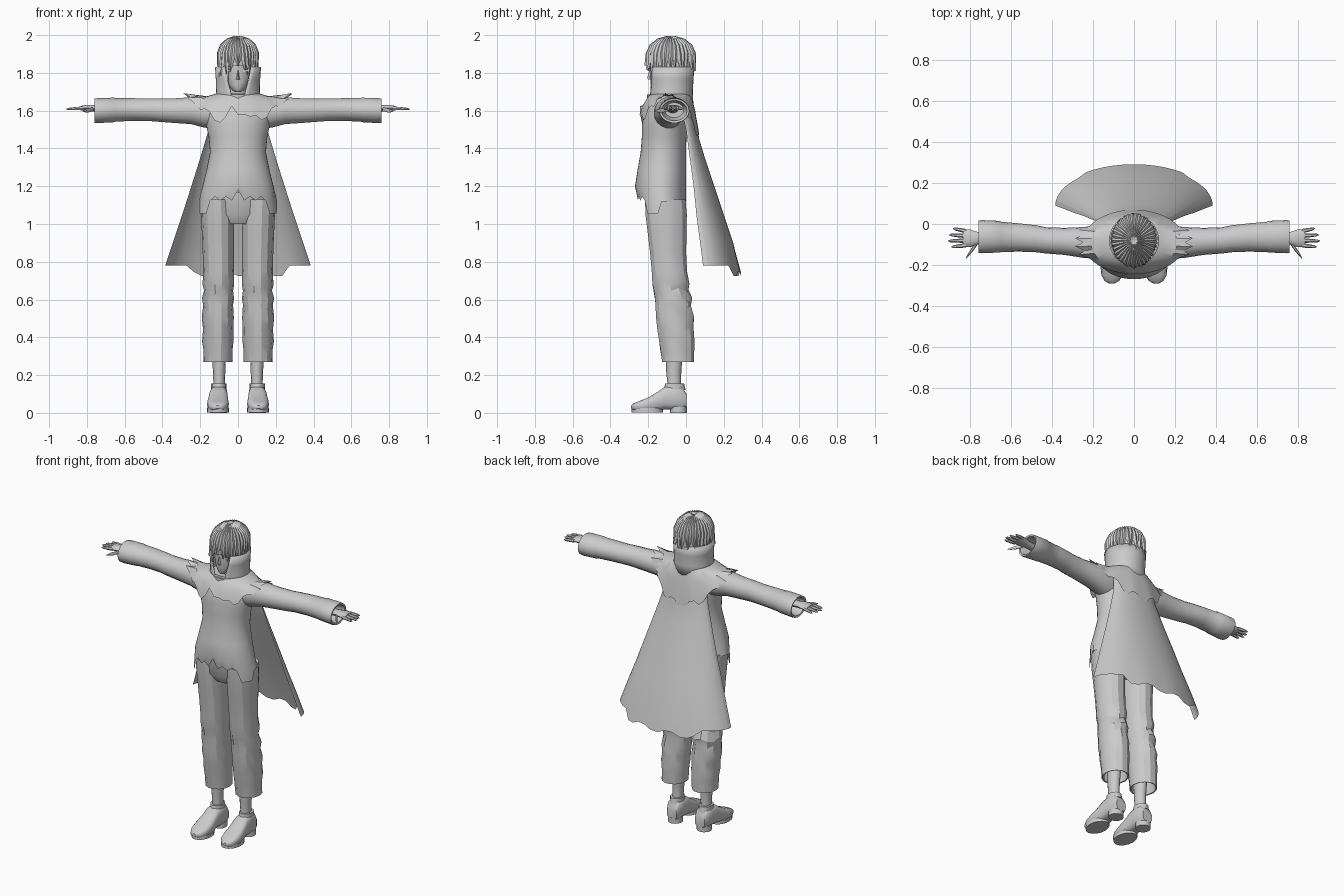
import bpy, bmesh, math, random
from mathutils import Vector as V

if "Cube" in bpy.data.objects:
    bpy.data.objects.remove(bpy.data.objects["Cube"])

random.seed(4)
grey = bpy.data.materials.new("plain grey")
grey.diffuse_color = (0.6, 0.6, 0.6, 1)
grey.use_nodes = True
grey.node_tree.nodes["Principled BSDF"].inputs["Base Color"].default_value = grey.diffuse_color


def finish(name, verts, faces, angle=40, thick=0):
    me = bpy.data.meshes.new(name)
    me.from_pydata([tuple(v) for v in verts], [], faces)
    bm = bmesh.new()
    bm.from_mesh(me)
    bmesh.ops.recalc_face_normals(bm, faces=bm.faces)
    bm.to_mesh(me)
    bm.free()
    me.materials.append(grey)
    ob = bpy.data.objects.new(name, me)
    bpy.context.collection.objects.link(ob)
    if thick:
        m = ob.modifiers.new("thickness", 'SOLIDIFY')
        m.thickness = thick
        m.offset = 0
    bpy.ops.object.select_all(action='DESELECT')
    ob.select_set(True)
    bpy.context.view_layer.objects.active = ob
    bpy.ops.object.shade_smooth_by_angle(angle=math.radians(angle))
    return ob


def loft(name, rings, closed=True, caps=(True, True), **kw):
    """Skin a list of equally long point rings."""
    n = len(rings[0])
    verts = [p for r in rings for p in r]
    faces = [(i * n + j, i * n + (j + 1) % n, (i + 1) * n + (j + 1) % n, (i + 1) * n + j)
             for i in range(len(rings) - 1) for j in range(n if closed else n - 1)]
    if closed and caps[0]:
        faces.append(tuple(range(n)))
    if closed and caps[1]:
        faces.append(tuple(range(len(verts) - n, len(verts))))
    return finish(name, verts, faces, **kw)


def ring_z(x, y, z, rx, ry, n=16):
    return [V((x + rx * math.cos(t), y + ry * math.sin(t), z))
            for t in (2 * math.pi * i / n for i in range(n))]


def ring_x(x, y, z, ry, rz, n=16):
    return [V((x, y + ry * math.cos(t), z + rz * math.sin(t)))
            for t in (2 * math.pi * i / n for i in range(n))]


def ring_y(x, y, z0, z1, rx, n=14):
    """Rounded shoe section with a flat bottom."""
    c = []
    for i in range(n):
        t = 2 * math.pi * i / n
        c.append(V((x + rx * math.copysign(abs(math.cos(t)) ** 0.6, math.cos(t)), y,
                    (z0 + z1) / 2 + (z1 - z0) / 2 * math.copysign(abs(math.sin(t)) ** 0.7, math.sin(t)))))
    return c


# Coat body with a notched hem
body = [(1.14, -.13, .197, .13), (1.2, -.135, .188, .135), (1.29, -.128, .166, .128),
        (1.38, -.12, .148, .12), (1.46, -.116, .155, .118), (1.53, -.113, .17, .12),
        (1.6, -.105, .18, .115), (1.65, -.09, .17, .105), (1.68, -.085, .12, .1)]
N = 40
hem = []
for p in ring_z(0, -.128, 1.1, .207, .128, N):
    front = p.y < -.13
    if front and abs(p.x) < .02:
        p.z = 1.18
    elif front and abs(p.x) < .15:
        p.z = 1.125 + .02 * (int(abs(p.x) * 30) % 2)
    else:
        p.z = 1.055 if front else 1.12
    hem.append(p)
loft("coat_body", [hem] + [ring_z(0, y, max(z, 0), rx, ry, N) for z, y, rx, ry in body[1:]],
     caps=(False, True))

# Trouser seat
loft("trouser_seat", [ring_z(0, -.1, 1.0, .1, .075, 20), ring_z(0, -.105, 1.05, .18, .1, 20),
                      ring_z(0, -.11, 1.17, .175, .105, 20)])

# Shoulder capelet with ragged edge
rings = [ring_z(0, -.08, 1.69, .115, .105, 48), ring_z(0, -.085, 1.676, .165, .115, 48)]
mid, outer = [], []
for i in range(48):
    t = 2 * math.pi * i / 48
    c, s = math.cos(t), math.sin(t)
    jag = .022 * (1 if (i // 2) % 2 else -1)
    drop = .14 if s < 0 else .22
    k = abs(s) ** 1.5
    z = 1.68 - drop * k + jag * k
    if s < -.97:
        z += .06
    x = (.25 + .04 * (abs(c) > .9 and i % 2)) * c
    mid.append(V((.21 * c, -.09 + .14 * s, 1.682 - .4 * drop * k)))
    outer.append(V((x, -.09 + (.155 if s < 0 else .16) * s, z + (.02 if abs(c) > .9 and i % 2 else 0))))
loft("shoulder_capelet", rings + [mid, outer], caps=(False, False), angle=30)

# High collar, open at the front
rows = []
for z, rx, ry, gap in [(1.64, .125, .115, 14), (1.7, .112, .112, 20), (1.77, .114, .116, 30), (1.83, .118, .12, 36)]:
    rows.append([V((rx * math.cos(t), -.08 + ry * math.sin(t), z)) for t in
                 (math.radians(-90 + gap + (360 - 2 * gap) * i / 28) for i in range(29))])
loft("high_collar", rows, closed=False, thick=.008)
loft("collar_clasp", [ring_z(0, -.195, z, .035, .012, 4) for z in (1.625, 1.685)])

# Long cape with stepped hem
M = 24
rows = []
for z, rx, y0, ry in [(1.67, .11, -.05, .08), (1.6, .14, -.02, .065), (1.5, .155, 0, .055), (1.35, .2, .02, .08),
                      (1.2, .247, .04, .11), (1.05, .295, .055, .145), (.9, .345, .075, .175), (.78, .385, .09, .19)]:
    row = []
    for i in range(M + 1):
        a = math.radians(-90 + 180 * i / M)
        x, y, zz = rx * math.sin(a), y0 + ry * math.cos(a), z
        if z < .8 and abs(x) < .24:
            zz -= .055 - .022 * ((i // 2) % 2)
            y += .012
        row.append(V((x, y, zz)))
    rows.append(row)
loft("long_cape", rows, closed=False, angle=12)

# Head, neck, nose
loft("neck", [ring_z(0, -.08, 1.62, .05, .05), ring_z(0, -.085, 1.76, .045, .05)])
loft("head", [ring_z(0, y, z, rx, ry, 20) for z, y, rx, ry in
              [(1.698, -.155, .014, .02), (1.712, -.14, .034, .042), (1.74, -.115, .058, .073),
               (1.78, -.095, .076, .094), (1.83, -.085, .088, .108), (1.9, -.08, .092, .112),
               (1.95, -.08, .075, .09), (1.975, -.08, .04, .05)]], angle=60)
loft("nose", [ring_z(0, -.187, 1.765, .011, .014, 4), ring_z(0, -.19, 1.775, .007, .015, 4),
              ring_z(0, -.187, 1.815, .004, .006, 4)])

# Hair cap: dome covering the skull, cut higher over the face
rings = []
for p in (8, 25, 45, 65, 82, 95, 115):
    a = math.radians(p)
    r = ring_z(0, -.08, 1.882 + .106 * math.cos(a), .104 * math.sin(min(a, 1.57)), .125 * math.sin(min(a, 1.57)), 24)
    for v in r:
        if v.y > -.1 and p > 100:
            v.z -= .03
    rings.append(r)
loft("hair_cap", rings, caps=(True, False))


def lock(t, tip, w, lift):
    """One tapered strand running from the crown to its tip."""
    rad, tan = V((math.cos(t), math.sin(t), 0)), V((-math.sin(t), math.cos(t), 0))
    pts = []
    for p, k in ((6, .25), (30, .7), (55, 1), (80, 1)):
        a = math.radians(p)
        pts.append((V((.104 * math.cos(t) * math.sin(a), -.08 + .126 * math.sin(t) * math.sin(a),
                       1.882 + .108 * math.cos(a))), w * k))
    base = pts[-1][0]
    sway = random.uniform(-.014, .014)
    for f, k in ((.55, .75), (1, .05)):
        q = base + rad * lift * f + tan * sway * f
        q.z = base.z + (tip - base.z) * f
        pts.append((q, w * k))
    return [[q + tan * k, q + rad * .009 + V((0, 0, .006)), q - tan * k, q - rad * .008] for q, k in pts]


for i in range(34):
    t = 2 * math.pi * i / 34
    s = math.sin(t)
    if s < -.8:
        tip = random.uniform(1.80, 1.85)
    elif s < -.3:
        tip = random.uniform(1.76, 1.80)
    else:
        tip = random.uniform(1.79, 1.82)
    loft("hair_lock", lock(t, tip, .0145, random.uniform(-.006, .007)), angle=35)

for s in (1, -1):
    # Eye plates
    loft("eye", [[V((s * .035 + .017 * math.cos(a), y, 1.812 + .008 * math.sin(a))) for a in
                  (2 * math.pi * i / 8 for i in range(8))] for y in (-.186, -.179)])

    # Sleeve with a turned-in cuff
    arm = [(.12, -.095, 1.585, .075, .085), (.19, -.09, 1.592, .08, .08), (.25, -.09, 1.6, .075, .072),
           (.34, -.085, 1.6, .066, .066), (.43, -.08, 1.603, .064, .062), (.48, -.072, 1.605, .066, .06),
           (.56, -.066, 1.606, .069, .061), (.65, -.063, 1.604, .074, .063), (.655, -.062, 1.604, .077, .066),
           (.745, -.062, 1.6, .081, .067), (.76, -.062, 1.6, .079, .065), (.757, -.062, 1.6, .068, .054),
           (.68, -.062, 1.603, .05, .04)]
    loft("sleeve", [ring_x(s * x, y, z, a, b, 18) for x, y, z, a, b in arm])

    # Hand: palm, four fingers, thumb
    loft("palm", [ring_x(s * x, -.07, z, a, b, 10) for x, z, a, b in
                  [(.68, 1.608, .03, .022), (.76, 1.612, .03, .019), (.8, 1.615, .043, .017),
                   (.835, 1.613, .043, .012)]])
    for y, y2, length in ((-.035, -.022, .885), (-.058, -.053, .903), (-.081, -.083, .91), (-.104, -.112, .893)):
        loft("finger", [ring_x(s * (.82 + (length - .82) * f), y + (y2 - y) * f, 1.613 - .005 * f, r, r, 6)
                        for f, r in ((0, .011), (.5, .0095), (.85, .007), (1, .002))])
    loft("thumb", [ring_x(s * x, y, z, r, r, 6) for x, y, z, r in
                   [(.765, -.09, 1.608, .012), (.79, -.125, 1.602, .012), (.808, -.148, 1.599, .009),
                    (.822, -.168, 1.597, .002)]])

    # Trouser leg, creased, open at the hem
    leg = [(1.13, .11, -.11, .085, .11), (1.05, .108, -.105, .088, .112), (.95, .106, -.1, .085, .105),
           (.85, .104, -.095, .083, .098), (.75, .103, -.088, .081, .096), (.69, .104, -.08, .084, .1),
           (.65, .103, -.08, .077, .093), (.6, .106, -.066, .085, .1), (.56, .105, -.068, .079, .096),
           (.5, .107, -.058, .085, .102), (.45, .105, -.056, .08, .098), (.39, .107, -.049, .083, .096),
           (.34, .106, -.046, .077, .092), (.27, .107, -.042, .077, .086), (.272, .107, -.042, .07, .078),
           (.36, .107, -.05, .06, .07)]
    rows = []
    for k, (z, x, y, a, b) in enumerate(leg):
        r = ring_z(s * x, y, z, a, b, 14)
        if 4 < k < 13:
            for j, v in enumerate(r):
                v.z += .012 * math.sin(j * 1.8 + k)
        rows.append(r)
    loft("trouser_leg", rows, angle=25)

    # Ankle
    loft("ankle", [ring_z(s * .1, y, z, a, b, 12) for z, y, a, b in
                   [(.07, -.06, .036, .045), (.15, -.062, .03, .036), (.22, -.065, .033, .04),
                    (.38, -.06, .04, .048)]])

    # Shoe: upper, ankle opening and heel
    shoe = [(.003, .03, .1, .035), (-.02, .015, .138, .045), (-.07, .018, .145, .047), (-.115, .018, .138, .049),
            (-.15, .012, .112, .053), (-.2, .01, .082, .058), (-.25, .01, .062, .052), (-.278, .014, .05, .036),
            (-.29, .022, .038, .015)]
    loft("shoe", [ring_y(s * (.1 - y * .03), y, a, b, w) for y, a, b, w in shoe])
    loft("shoe_opening", [ring_z(s * .102, -.06, z, .04, a, 12) for z, a in ((.12, .058), (.155, .05))])
    loft("heel", [ring_z(s * .103, -.04, z, .045, .045, 12) for z in (0, .035)])
    loft("front_sole", [ring_z(s * .106, -.205, z, .059, .083, 16) for z in (.003, .025)])
